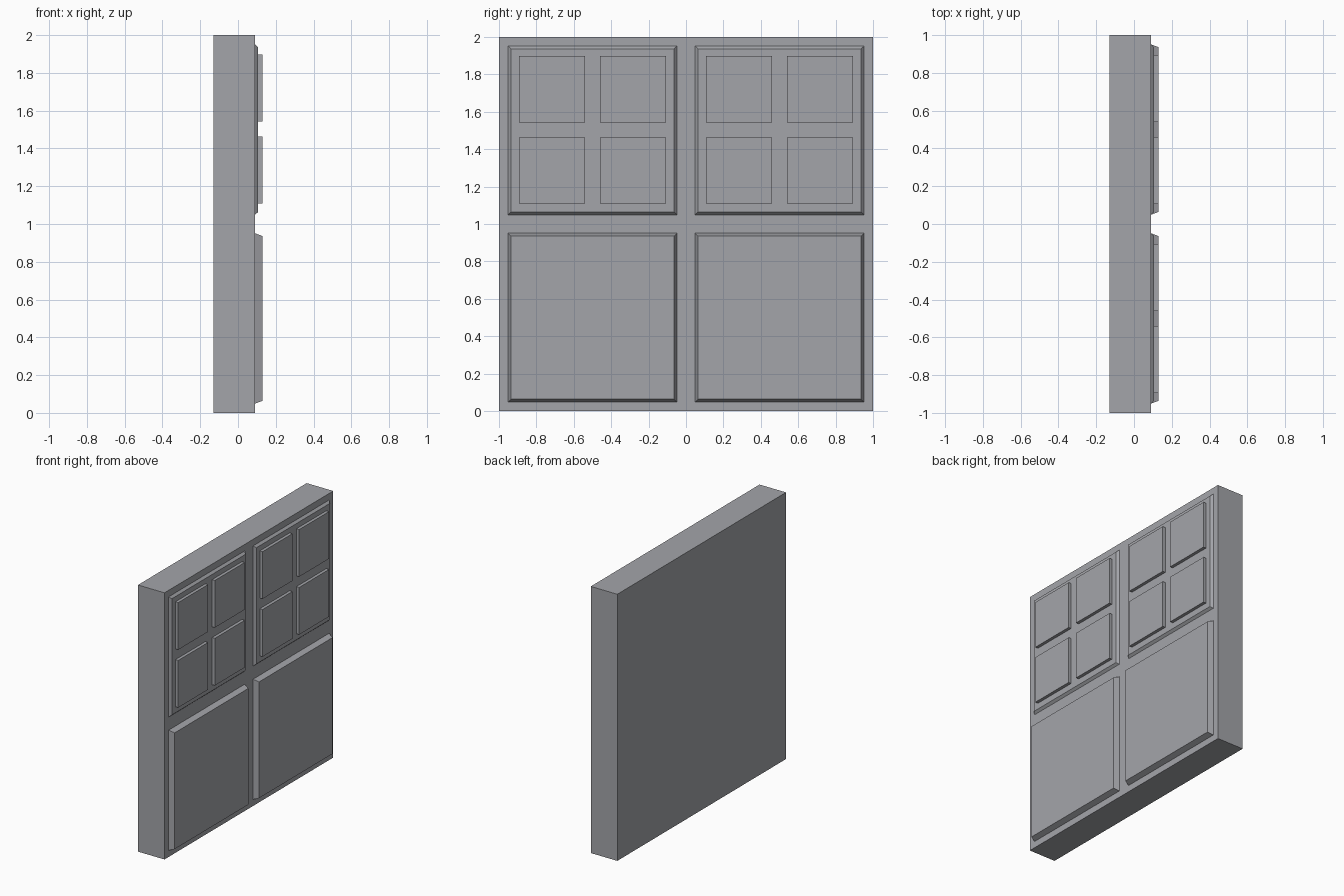
import bpy, bmesh

if "Cube" in bpy.data.objects:
    bpy.data.objects.remove(bpy.data.objects["Cube"])

grey = bpy.data.materials.new("stone grey")
grey.diffuse_color = (0.37, 0.375, 0.40, 1.0)
grey.use_nodes = True
grey.node_tree.nodes["Principled BSDF"].inputs["Base Color"].default_value = grey.diffuse_color

BACK, FACE, LOW, HIGH = -0.13, 0.09, 0.107, 0.13


def raised_block(name, y, z, x0, x1, half, half_top=None):
    """Square block along +x, optionally tapering to half_top."""
    half_top = half if half_top is None else half_top
    bm = bmesh.new()
    bmesh.ops.create_cube(bm, size=2.0)
    for v in bm.verts:
        front = v.co.x > 0
        s = half_top if front else half
        v.co = (x1 if front else x0, y + v.co.y * s, z + v.co.z * s)
    mesh = bpy.data.meshes.new(name)
    bm.to_mesh(mesh)
    bm.free()
    mesh.materials.append(grey)
    obj = bpy.data.objects.new(name, mesh)
    bpy.context.collection.objects.link(obj)
    return obj


# Main slab
raised_block("wall_slab", 0, 1, BACK, FACE, 1.0)

for side, y in (("left", -0.5), ("right", 0.5)):
    # Thick plain panel below, thin panel above, both with sloping edges
    raised_block(f"lower_panel_{side}", y, 0.5, FACE, HIGH, 0.451, 0.436)
    raised_block(f"upper_panel_{side}", y, 1.5, FACE, LOW, 0.451, 0.436)
    # Four small square tiles on each upper panel
    for dy in (-0.217, 0.217):
        for dz in (-0.217, 0.217):
            raised_block(f"small_tile_{side}", y + dy, 1.503 + dz,
                         LOW - 0.005, HIGH, 0.177)
